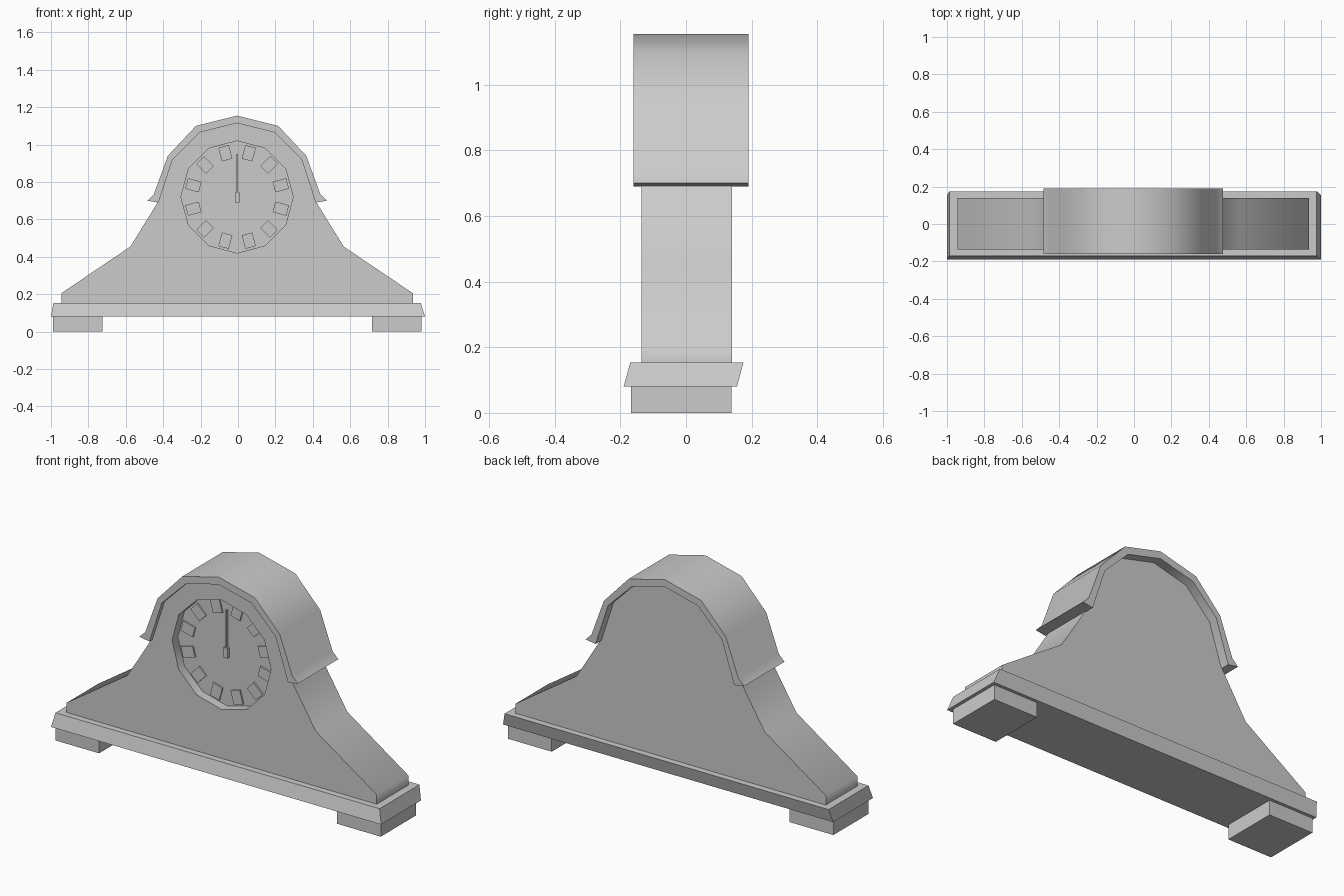
import bpy, bmesh
from math import sin, cos, radians
from mathutils import Matrix

if "Cube" in bpy.data.objects:
    bpy.data.objects.remove(bpy.data.objects["Cube"])

CX = -0.005            # centre line of the case
DIAL_Z, DIAL_R = 0.72, 0.3
FRONT, BACK = -0.135, 0.14
FLOOR = FRONT + 0.05   # recessed dial surface

grey = bpy.data.materials.new("plain_grey")
grey.use_nodes = True
grey.diffuse_color = (0.6, 0.6, 0.6, 1)
grey.node_tree.nodes["Principled BSDF"].inputs["Base Color"].default_value = (0.6, 0.6, 0.6, 1)


def finish(name, bm):
    bmesh.ops.recalc_face_normals(bm, faces=bm.faces)
    mesh = bpy.data.meshes.new(name)
    bm.to_mesh(mesh)
    bm.free()
    mesh.materials.append(grey)
    ob = bpy.data.objects.new(name, mesh)
    bpy.context.collection.objects.link(ob)
    return ob


def select(ob):
    bpy.ops.object.select_all(action='DESELECT')
    ob.select_set(True)
    bpy.context.view_layer.objects.active = ob


def smooth(ob, angle):
    select(ob)
    bpy.ops.object.shade_smooth_by_angle(angle=radians(angle))


def extrude_profile(name, points, y0, y1):
    """Extrude an (x, z) outline from y0 to y1."""
    bm = bmesh.new()
    face = bm.faces.new([bm.verts.new((x + CX, y0, z)) for x, z in points])
    out = bmesh.ops.extrude_face_region(bm, geom=[face])["geom"]
    verts = [v for v in out if isinstance(v, bmesh.types.BMVert)]
    bmesh.ops.translate(bm, verts=verts, vec=(0, y1 - y0, 0))
    return finish(name, bm)


def block(name, x0, x1, y0, y1, z0, z1):
    bm = bmesh.new()
    size = Matrix.Diagonal((x1 - x0, y1 - y0, z1 - z0, 1))
    place = Matrix.Translation(((x0 + x1) / 2, (y0 + y1) / 2, (z0 + z1) / 2))
    bmesh.ops.create_cube(bm, size=1, matrix=place @ size)
    return finish(name, bm)


def mirrored(half):
    """Outline from the right half, listed from bottom to apex."""
    return half + [(-x, z) for x, z in reversed(half) if x > 0]


# Case body
body = extrude_profile("case_body", mirrored([
    (0.94, 0.15), (0.94, 0.205), (0.57, 0.455), (0.425, 0.69),
    (0.345, 0.92), (0.2, 1.065), (0, 1.115)]), FRONT, BACK)

# Recess for the dial
ring = [(DIAL_R * sin(radians(30 * i)), DIAL_Z + DIAL_R * cos(radians(30 * i)))
        for i in range(12)]
cutter = extrude_profile("dial_cutter", ring, FRONT - 0.1, FLOOR)
cutter.hide_render = True
cut = body.modifiers.new("dial_recess", 'BOOLEAN')
cut.operation, cut.solver, cut.object = 'DIFFERENCE', 'EXACT', cutter
select(body)
bpy.ops.object.modifier_apply(modifier=cut.name)
bpy.data.objects.remove(cutter)
smooth(body, 60)

# Arched hood with flared ends
outer = [(0.48, 0.7), (0.445, 0.735), (0.37, 0.94), (0.22, 1.1), (0, 1.155)]
inner = [(0.42, 0.69), (0.345, 0.92), (0.2, 1.065), (0, 1.115)]
hood = extrude_profile("arched_hood", mirrored(outer) + mirrored(inner)[::-1], -0.16, 0.19)
smooth(hood, 45)

# Plinth with slanted edges
plinth = block("plinth", -1, 1, -0.19, 0.155, 0.08, 0.153)
for v in plinth.data.vertices:
    if v.co.z > 0.1:
        v.co.x = 0.977 if v.co.x > 0 else -0.987
        v.co.y += 0.02

# Feet
for side, x in (("right", -0.99), ("left", 0.717)):
    block(side + "_foot", x, x + 0.265, -0.167, 0.138, 0, 0.08)

# Hour markers around the dial
bm = bmesh.new()
for i in range(12):
    m = (Matrix.Translation((CX, FLOOR - 0.004, DIAL_Z))
         @ Matrix.Rotation(radians(15 + 30 * i), 4, 'Y')
         @ Matrix.Translation((0, 0, 0.242))
         @ Matrix.Diagonal((0.058, 0.009, 0.075, 1)))
    bmesh.ops.create_cube(bm, size=1, matrix=m)
finish("hour_markers", bm)

# Hands and hub
block("minute_hand", CX - 0.004, CX + 0.004, FLOOR - 0.012, FLOOR, DIAL_Z, 0.95)
block("hand_hub", CX - 0.012, CX + 0.012, FLOOR - 0.016, FLOOR, 0.69, 0.745)
